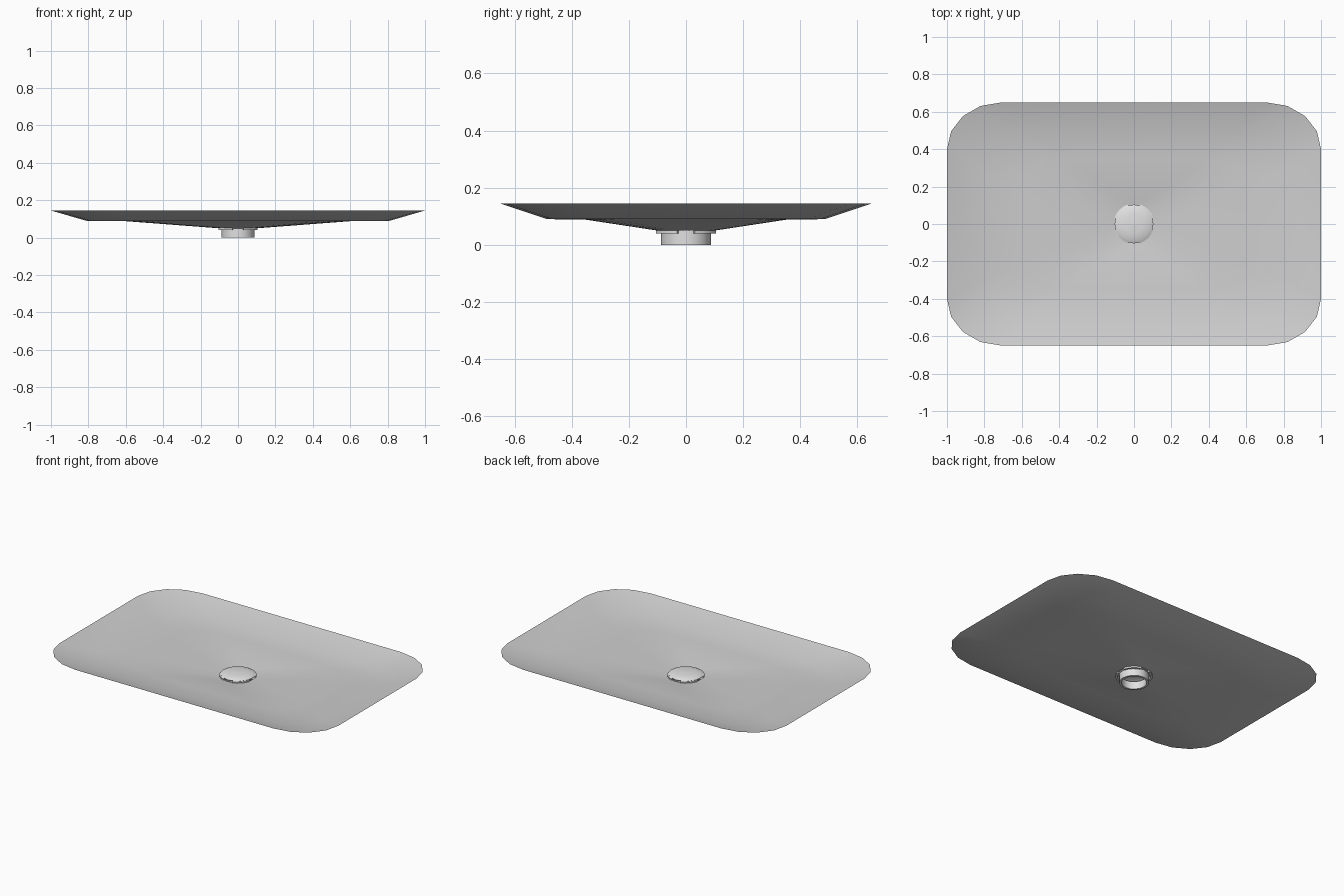
import bpy, math

cube = bpy.data.objects.get("Cube")
if cube:
    bpy.data.objects.remove(cube, do_unlink=True)


def material(name, value):
    m = bpy.data.materials.new(name)
    m.use_nodes = True
    colour = (value, value, value, 1)
    m.diffuse_color = colour
    m.node_tree.nodes["Principled BSDF"].inputs["Base Color"].default_value = colour
    return m


ceramic = material("grey ceramic", 0.62)
metal = material("light grey metal", 0.75)


def build(name, verts, faces, mat, angle):
    mesh = bpy.data.meshes.new(name)
    mesh.from_pydata(verts, [], faces)
    mesh.materials.append(mat)
    ob = bpy.data.objects.new(name, mesh)
    bpy.context.collection.objects.link(ob)
    bpy.ops.object.select_all(action='DESELECT')
    ob.select_set(True)
    bpy.context.view_layer.objects.active = ob
    bpy.ops.object.shade_smooth_by_angle(angle=math.radians(angle))
    return ob


def loft(name, rings, mat, closed=True, caps=False, angle=35):
    """Join equal rings of points with quads."""
    n = len(rings[0])
    verts = [p for r in rings for p in r]
    faces = []
    for i in range(len(rings) - 1):
        for j in range(n if closed else n - 1):
            k = (j + 1) % n
            faces.append((i * n + j, i * n + k, (i + 1) * n + k, (i + 1) * n + j))
    if caps:
        rows = range(len(rings) - 1)
        faces.append([i * n for i in rows])
        faces.append([i * n + n - 1 for i in reversed(rows)])
    return build(name, verts, faces, mat, angle)


def rounded_ring(hx, hy, rx, ry, z, steps=4):
    """Rectangle with elliptical corners, counter-clockwise."""
    points = []
    for q, (sx, sy) in enumerate(((1, 1), (-1, 1), (-1, -1), (1, -1))):
        for s in range(steps + 1):
            a = (q + s / steps) * math.pi / 2
            points.append((sx * (hx - rx) + rx * math.cos(a),
                           sy * (hy - ry) + ry * math.sin(a), z))
    return points


def arc(r, z, start, end, count):
    return [(r * math.cos(start + (end - start) * i / count),
             r * math.sin(start + (end - start) * i / count), z) for i in range(count)]


def lathe(name, profile, mat, segments=16):
    return loft(name, [arc(r, z, 0, math.tau, segments) for r, z in profile], mat)


# Shallow basin, a thin open sheet from the rim down to the drain hole
loft("basin", [
    rounded_ring(1.0, 0.65, 0.29, 0.25, 0.145),
    rounded_ring(0.81, 0.485, 0.27, 0.2, 0.09),
    rounded_ring(0.6, 0.35, 0.22, 0.16, 0.088),
    rounded_ring(0.1, 0.1, 0.09, 0.09, 0.05),
], ceramic)

# Hollow waste pipe below the hole
lathe("waste_pipe", [(0.074, 0.05), (0.074, 0), (0.088, 0), (0.088, 0.05)], metal)

# Domed plug
lathe("drain_plug", [(0.1, 0.056), (0.104, 0.062), (0.09, 0.069),
                     (0.05, 0.074), (0.001, 0.076)], metal)

# Four curved tabs around the plug with gaps between them
tab = [(0.096, 0.062), (0.096, 0.04), (0.109, 0.04), (0.109, 0.058), (0.096, 0.062)]
for i in range(4):
    mid = math.pi / 4 + i * math.pi / 2
    loft(f"drain_tab_{i + 1}",
         [arc(r, z, mid - 0.5, mid + 0.75, 5) for r, z in tab],
         metal, closed=False, caps=True)
